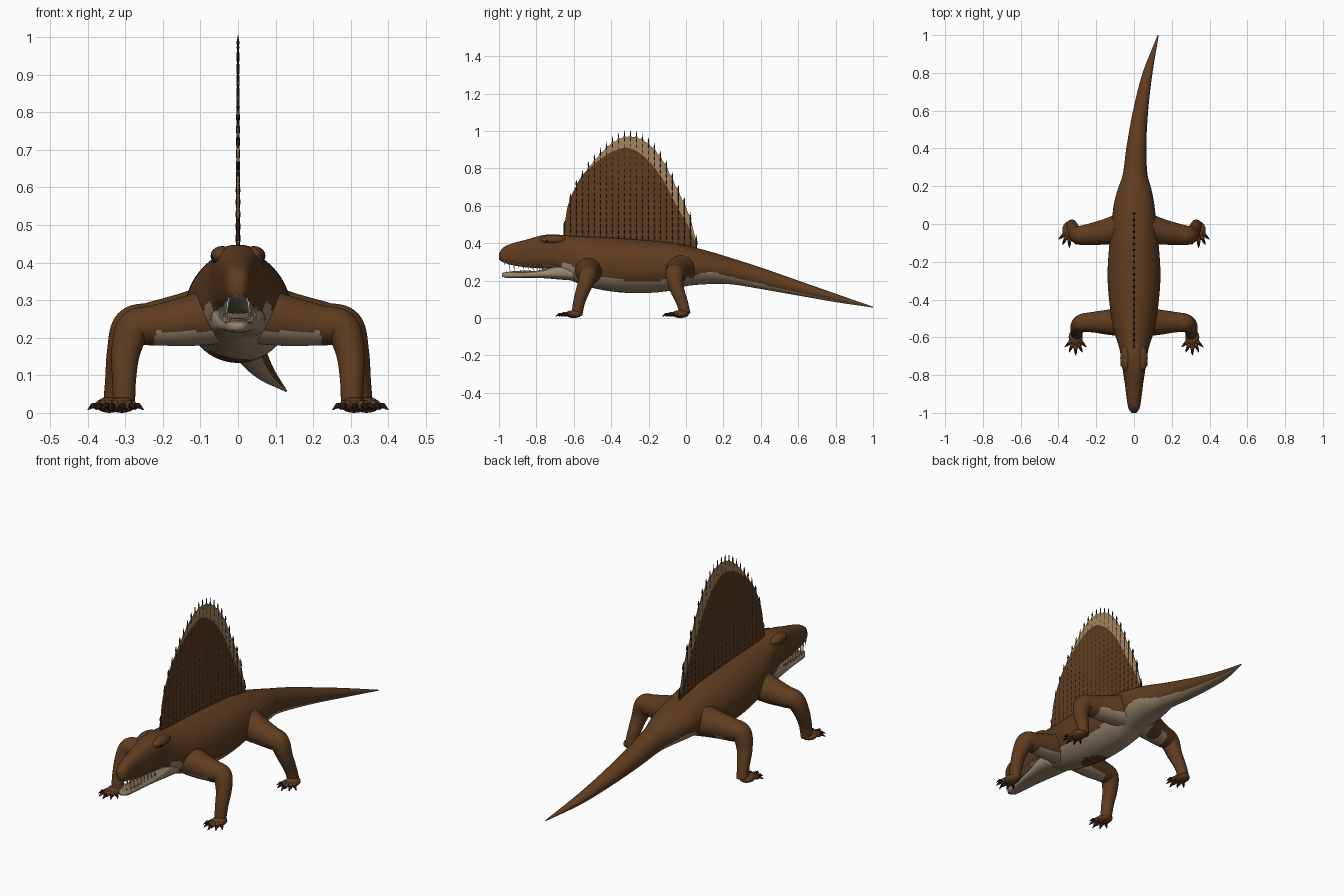
import bpy, bmesh, math
from mathutils import Vector, Matrix

cube = bpy.data.objects.get("Cube")
if cube:
    bpy.data.objects.remove(cube, do_unlink=True)


def material(name, color):
    m = bpy.data.materials.new(name)
    m.use_nodes = True
    m.diffuse_color = (*color, 1)
    m.node_tree.nodes["Principled BSDF"].inputs["Base Color"].default_value = (*color, 1)
    return m


BROWN = material("hide brown", (0.115, 0.046, 0.0145))
CREAM = material("belly cream", (0.34, 0.255, 0.165))
TAN = material("sail rim tan", (0.36, 0.235, 0.115))
DARK = material("spine dark brown", (0.035, 0.016, 0.008))
CLAW = material("claw black", (0.018, 0.008, 0.006))
TOOTH = material("tooth ivory", (0.55, 0.51, 0.42))
MOUTH = material("mouth grey brown", (0.2, 0.15, 0.11))
TONGUE = material("tongue tan", (0.26, 0.13, 0.07))


def finish(name, bm, mats, rule=None, smooth=True):
    """Turn a bmesh into an object; rule(centre, normal) picks the material."""
    bmesh.ops.recalc_face_normals(bm, faces=bm.faces)
    for f in bm.faces:
        f.smooth = smooth
        if rule:
            f.material_index = rule(f.calc_center_median(), f.normal)
    me = bpy.data.meshes.new(name)
    bm.to_mesh(me)
    bm.free()
    for m in mats:
        me.materials.append(m)
    ob = bpy.data.objects.new(name, me)
    bpy.context.collection.objects.link(ob)


def add_loft(bm, rings):
    """Skin a list of closed rings and cap both ends."""
    loops = [[bm.verts.new(p) for p in ring] for ring in rings]
    n = len(loops[0])
    for a, b in zip(loops, loops[1:]):
        for i in range(n):
            bm.faces.new((a[i], a[(i + 1) % n], b[(i + 1) % n], b[i]))
    bm.faces.new(loops[0])
    bm.faces.new(loops[-1])


def add_tube(bm, pts, sides=8, ref=(1, 0, 0)):
    """Round tube through (x, y, z, radius) points."""
    rings = []
    for i, p in enumerate(pts):
        c = Vector(p[:3])
        t = (Vector(pts[min(i + 1, len(pts) - 1)][:3]) - Vector(pts[max(i - 1, 0)][:3])).normalized()
        u = Vector(ref)
        u = (u - t * u.dot(t)).normalized()
        v = t.cross(u)
        rings.append([c + p[3] * (u * math.cos(a) + v * math.sin(a))
                      for a in (math.tau * k / sides for k in range(sides))])
    add_loft(bm, rings)


def add_ball(bm, centre, radii, seg=20):
    bmesh.ops.create_uvsphere(bm, u_segments=seg, v_segments=seg // 2, radius=1,
                              matrix=Matrix.Translation(centre) @ Matrix.Diagonal((*radii, 1)))


def spline(rows, t):
    """Smooth interpolation of table rows keyed by their first column."""
    i = 0
    while i < len(rows) - 2 and t > rows[i + 1][0]:
        i += 1

    def slope(k, c):
        a, b = rows[max(k - 1, 0)], rows[min(k + 1, len(rows) - 1)]
        return (b[c] - a[c]) / (b[0] - a[0])
    p, q = rows[i], rows[i + 1]
    h = q[0] - p[0]
    s = (t - p[0]) / h
    return [(2*s**3 - 3*s*s + 1) * p[c] + (s**3 - 2*s*s + s) * h * slope(i, c)
            + (3*s*s - 2*s**3) * q[c] + (s**3 - s*s) * h * slope(i + 1, c)
            for c in range(1, len(p))]


def steps(a, b, n):
    return [a + (b - a) * i / n for i in range(n + 1)]


def section(y, cx, hw, top, bot, power, n=72):
    """Rounded cross-section; a low power makes it boxier."""
    ring = []
    for k in range(n):
        c, s = math.cos(math.tau * k / n), math.sin(math.tau * k / n)
        ring.append((cx + hw * math.copysign(abs(c) ** power, c), y,
                     (top + bot) / 2 + (top - bot) / 2 * math.copysign(abs(s) ** power, s)))
    return ring


# Body, upper head and tail: y, centre x, half width, top, bottom
BODY = [(-1, 0, .012, .345, .312), (-.98, 0, .028, .375, .298), (-.93, 0, .038, .398, .283),
        (-.85, 0, .048, .42, .27), (-.77, 0, .06, .442, .265), (-.70, 0, .07, .447, .258),
        (-.65, 0, .08, .442, .22), (-.55, 0, .11, .435, .175), (-.42, 0, .13, .43, .145),
        (-.27, 0, .14, .42, .133), (-.1, 0, .13, .405, .143), (0, 0, .118, .387, .17),
        (.1, 0, .108, .363, .18), (.18, .003, .09, .34, .182), (.26, .006, .066, .315, .178),
        (.4, .012, .053, .27, .155), (.6, .035, .04, .2, .12), (.8, .072, .026, .13, .085),
        (1, .128, .003, .06, .056)]
BELLY = [(-.7, .3), (-.62, .285), (-.55, .25), (-.4, .213), (-.25, .197), (0, .215), (.12, .245),
         (.25, .217), (.4, .182), (.6, .138), (.8, .094), (1, .058)]
# Brown blotches on the underside: x, y, radius x, radius y
BLOTCHES = [(-.025, -.345, .055, .08), (-.135, .005, .04, .045)]


def blotched(c):
    return any(((c.x - x) / rx) ** 2 + ((c.y - y) / ry) ** 2 < 1 for x, y, rx, ry in BLOTCHES)


def body_colour(c, n):
    if c.y < -.67:
        return 2 if n.z < -.6 else 0
    return int(c.z < spline(BELLY, c.y)[0] and not blotched(c))


bm = bmesh.new()
add_loft(bm, [section(y, *spline(BODY, y), .75 if y < -.7 else min(1, .75 + (y + .7) * 2))
              for y in steps(-1, 1, 240)])
finish("body", bm, [BROWN, CREAM, MOUTH], body_colour)

# Lower jaw and tongue
JAW = [(-.985, .012, .24, .222), (-.96, .028, .246, .214), (-.85, .042, .246, .215),
       (-.75, .058, .263, .212), (-.68, .07, .285, .206), (-.6, .075, .285, .2)]
bm = bmesh.new()
add_loft(bm, [section(y, 0, *spline(JAW, y), .75) for y in steps(-.985, -.6, 36)])
finish("lower_jaw", bm, [CREAM, MOUTH], lambda c, n: int(n.z > .7))
bm = bmesh.new()
add_ball(bm, (0, -.86, .243), (.026, .1, .01))
finish("tongue", bm, [TONGUE])

# Teeth, with fangs near the front
bm = bmesh.new()
for s in (-1, 1):
    for i, y in enumerate(steps(-.972, -.77, 8)):
        _, hw, _, bot = spline(BODY, y)
        length = .03 if i in (1, 2) else .013
        add_tube(bm, [(s * hw * .8, y, bot + .012, .0045), (s * hw * .8, y + .004, bot - length, .0008)], 6)
        hw, top, _ = spline(JAW, y)
        add_tube(bm, [(s * hw * .8, y + .01, top - .01, .004), (s * hw * .8, y + .01, top + .01, .0008)], 6)
finish("teeth", bm, [TOOTH], smooth=False)

# Brows and eyes
for s, side in ((1, "left"), (-1, "right")):
    for part, centre, radii, mat in (("brow", (.042, -.71, .418), (.031, .07, .026), BROWN),
                                     ("eye", (.068, -.745, .412), (.004, .007, .005), CLAW)):
        bm = bmesh.new()
        add_ball(bm, (s * centre[0], *centre[1:]), radii)
        finish(f"{side}_{part}", bm, [mat])

# Legs: x, y, z, radius down to the ankle, then foot centre and pale-underside direction
LEGS = {
    "front": ([(.04, -.52, .262, .078), (.14, -.52, .243, .066), (.22, -.52, .233, .054), (.275, -.525, .224, .048),
               (.298, -.545, .165, .039), (.303, -.57, .09, .032), (.303, -.583, .02, .029)],
              (.309, -.6), Vector((0, -.4, -.92))),
    "rear": ([(.04, -.02, .265, .09), (.14, -.04, .25, .07), (.23, -.054, .238, .057), (.285, -.06, .228, .05),
              (.31, -.05, .16, .039), (.323, -.02, .08, .031), (.33, -.005, .02, .029)],
             (.342, -.03), Vector((0, .1, -1))),
}
for end, (path, foot, under) in LEGS.items():
    for s, side in ((1, "left"), (-1, "right")):
        keyed = [(i, s * p[0], *p[1:]) for i, p in enumerate(path)]
        bm = bmesh.new()
        add_tube(bm, [spline(keyed, t) for t in steps(0, len(path) - 1, 80)], 48, (0, 1, 0))
        finish(f"{side}_{end}_leg", bm, [BROWN, CREAM],
               lambda c, n: int(n.dot(under) > .4 and abs(c.x) < .22 and c.z < .217 and not blotched(c)))
        feet, claws = bmesh.new(), bmesh.new()
        fx, fy = s * foot[0], foot[1]
        add_ball(feet, (fx, fy, .021), (.037, .045, .021))
        for deg in (-48, -24, 0, 24, 48):
            a = math.radians(deg)
            dx, dy = math.sin(a), -math.cos(a)
            reach = .07 - abs(deg) * .0004
            toe = [(fx + dx * r, fy + dy * r, z, w) for r, z, w in
                   ((.015, .02, .013), (reach * .75, .021, .012), (reach, .016, .008))]
            add_tube(feet, toe, 10, (-dy, dx, 0))
            claw = [(fx + dx * (reach + r), fy + dy * (reach + r), z, w) for r, z, w in
                    ((-.008, .018, .0085), (.01, .019, .007), (.027, .008, .001))]
            add_tube(claws, claw, 8, (-dy, dx, 0))
        finish(f"{side}_{end}_foot", feet, [BROWN])
        finish(f"{side}_{end}_claws", claws, [CLAW])

# Sail membrane: y, brown height, rim height
SAIL = [(-.655, .45, .46), (-.635, .585, .59), (-.595, .69, .695), (-.55, .765, .775), (-.45, .855, .895),
        (-.38, .895, .955), (-.31, .91, .98), (-.22, .86, .955), (-.13, .75, .86), (-.05, .6, .705),
        (.02, .475, .55), (.06, .37, .4)]
SPINES = steps(-.65, .055, 22)
GAP = SPINES[1] - SPINES[0]
bm = bmesh.new()
rings = []
for y in steps(-.655, .06, 132):
    mid, rim = spline(SAIL, y)
    rim = max(mid + .002, rim - .012 * abs(math.sin(math.pi * (y + .65) / GAP)))
    half = [(.004, .36), (.003, mid), (.0015, rim)]
    rings.append([(t, y, z) for t, z in half] + [(-t, y, z) for t, z in reversed(half)])
add_loft(bm, rings)
finish("sail", bm, [BROWN, TAN], lambda c, n: int(c.z > spline(SAIL, c.y)[0]), smooth=False)

# Knobbed spines standing in the sail, thicker towards the back
bm = bmesh.new()
for y in SPINES:
    tip = spline(SAIL, y)[1] + .024
    count = max(3, int((tip - .38) / .016))
    pts = []
    for k, z in enumerate(steps(.38, tip, count)):
        u = (z - .38) / .62
        pts.append((0, y, z, (.0075 - .004 * u) * (1 if k % 2 else .6)))
    pts[-1] = (*pts[-1][:3], .0008)
    add_tube(bm, pts, 6)
finish("sail_spines", bm, [DARK], smooth=False)
